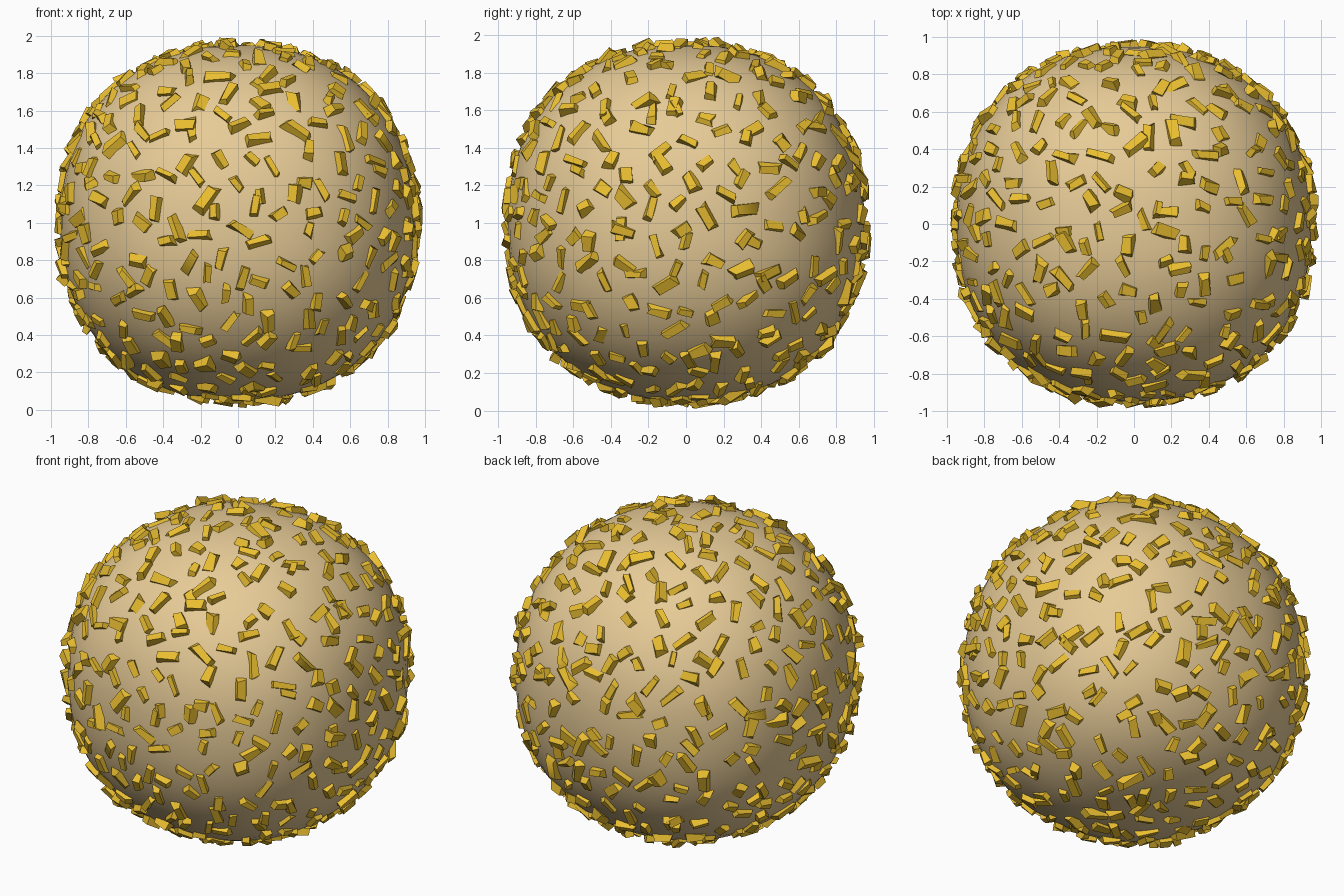
import bpy, bmesh, math, random
from mathutils import Vector, Matrix

if "Cube" in bpy.data.objects:
    bpy.data.objects.remove(bpy.data.objects["Cube"])

random.seed(7)
CENTRE = Vector((0, 0, 1.0))
CRUMBS = 520


def material(name, color):
    m = bpy.data.materials.new(name)
    m.diffuse_color = (*color, 1)
    m.use_nodes = True
    m.node_tree.nodes["Principled BSDF"].inputs["Base Color"].default_value = m.diffuse_color
    return m


def radius(d):
    # slightly squarish ball: wider on the diagonals than on the axes
    p = 2.2
    return 0.95 / sum(abs(c) ** p for c in d) ** (1 / p)


def add_object(name, bm, mat, angle):
    mesh = bpy.data.meshes.new(name)
    bm.to_mesh(mesh)
    bm.free()
    mesh.materials.append(mat)
    ob = bpy.data.objects.new(name, mesh)
    bpy.context.collection.objects.link(ob)
    bpy.ops.object.select_all(action='DESELECT')
    ob.select_set(True)
    bpy.context.view_layer.objects.active = ob
    bpy.ops.object.shade_smooth_by_angle(angle=math.radians(angle))
    return ob


# Round body
bm = bmesh.new()
bmesh.ops.create_uvsphere(bm, u_segments=64, v_segments=32, radius=1)
for v in bm.verts:
    d = v.co.normalized()
    v.co = CENTRE + d * radius(d)
add_object("ball_body", bm, material("crust", (0.80, 0.60, 0.31)), 60)


# Crumb: an irregular, tapered chip lying on the surface
def add_crumb(bm, d):
    length = random.uniform(0.045, 0.085)
    width = random.uniform(0.024, 0.042)
    thick = random.uniform(0.018, 0.03)
    verts = bmesh.ops.create_cube(bm, size=2)["verts"]
    rot = d.to_track_quat('Z', 'Y').to_matrix()
    spin = Matrix.Rotation(random.uniform(0, math.tau), 3, 'Z')
    tilt = Matrix.Rotation(random.gauss(0, 0.14), 3, 'Y') @ Matrix.Rotation(random.gauss(0, 0.3), 3, 'X')
    pos = d * (radius(d) + random.uniform(-0.004, 0.012))
    for v in verts:
        taper = 0.8 if v.co.z > 0 else 1.0
        local = Vector((v.co.x * length * taper * random.uniform(0.7, 1.15),
                        v.co.y * width * taper * random.uniform(0.5, 1.15),
                        v.co.z * thick * random.uniform(0.7, 1.1)))
        p = pos + rot @ spin @ tilt @ local
        p = Vector([max(-0.99, min(0.99, c)) for c in p])
        v.co = CENTRE + p


# Crumbs spread evenly over the ball with random jitter
bm = bmesh.new()
for i in range(CRUMBS):
    z = 1 - 2 * (i + 0.5) / CRUMBS
    a = i * math.pi * (3 - math.sqrt(5))
    r = math.sqrt(1 - z * z)
    jitter = Vector([random.gauss(0, 0.035) for _ in range(3)])
    add_crumb(bm, (Vector((r * math.cos(a), r * math.sin(a), z)) + jitter).normalized())
low = min(v.co.z for v in bm.verts)
for v in bm.verts:
    v.co.z = max(0.0, v.co.z)
add_object("crumb_coating", bm, material("crumbs", (0.83, 0.52, 0.03)), 50)
